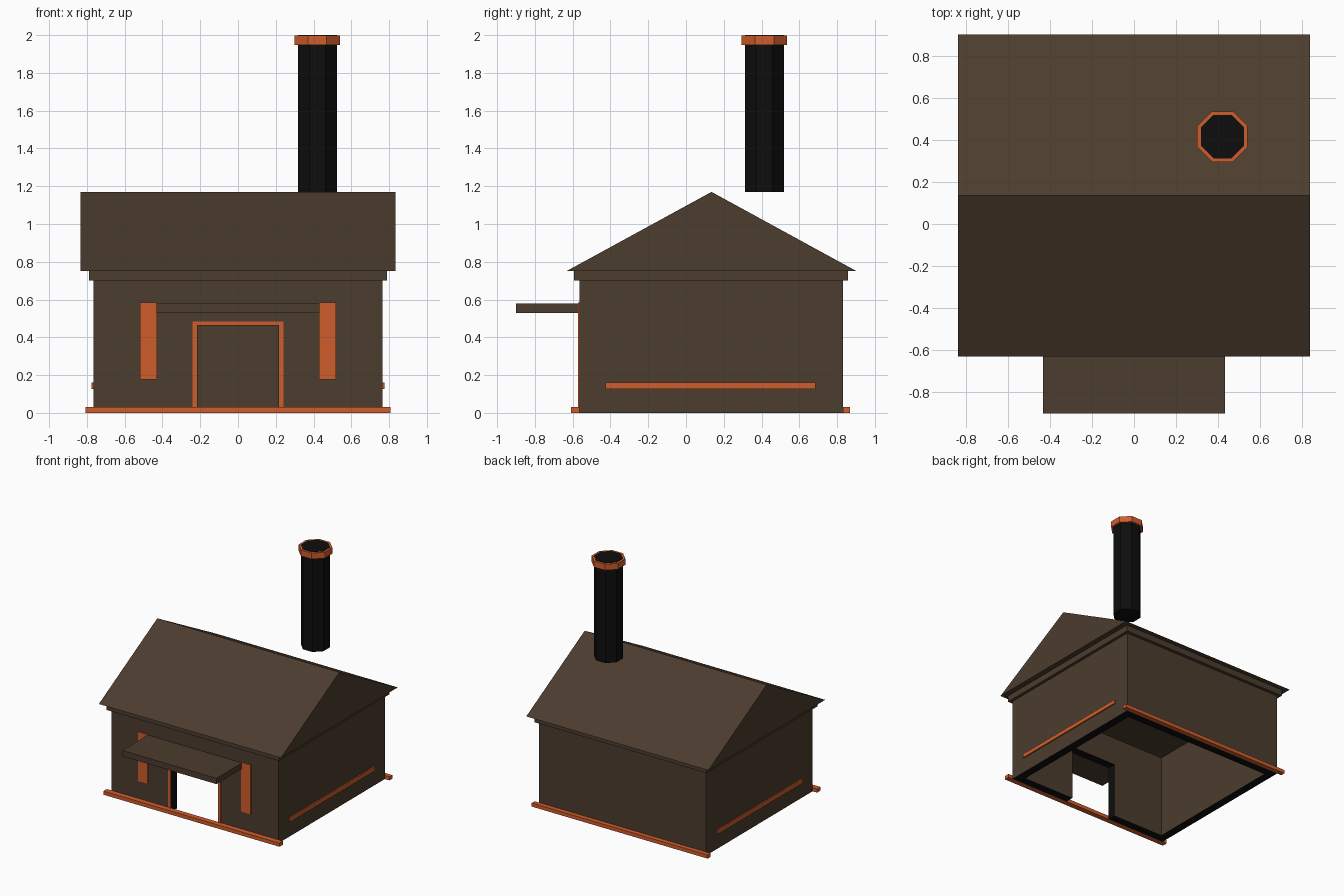
import bpy, bmesh, math
from mathutils import Matrix

if "Cube" in bpy.data.objects:
    bpy.data.objects.remove(bpy.data.objects["Cube"])


def material(name, srgb):
    m = bpy.data.materials.new(name)
    lin = [((c / 255 + 0.055) / 1.055) ** 2.4 if c > 10 else c / 255 / 12.92 for c in srgb]
    m.diffuse_color = (*lin, 1)
    m.use_nodes = True
    m.node_tree.nodes["Principled BSDF"].inputs["Base Color"].default_value = m.diffuse_color
    return m


BROWN = material("dark_brown", (76, 60, 46))
ORANGE = material("rust_orange", (207, 93, 44))
BLACK = material("soot_black", (13, 13, 13))


def finish(name, bm, mat):
    bmesh.ops.recalc_face_normals(bm, faces=bm.faces)
    me = bpy.data.meshes.new(name)
    bm.to_mesh(me)
    bm.free()
    me.materials.append(mat)
    ob = bpy.data.objects.new(name, me)
    bpy.context.collection.objects.link(ob)
    return ob


def box(name, x, y, z, mat):
    """Box from (min, max) ranges."""
    bm = bmesh.new()
    bmesh.ops.create_cube(bm, size=1)
    for v in bm.verts:
        v.co = [r[0] if c < 0 else r[1] for c, r in zip(v.co, (x, y, z))]
    return finish(name, bm, mat)


def extrude(name, pts, vec, mat):
    """Closed profile swept along a vector."""
    bm = bmesh.new()
    f = bm.faces.new([bm.verts.new(p) for p in pts])
    new = bmesh.ops.extrude_face_region(bm, geom=[f])["geom"]
    bmesh.ops.translate(bm, vec=vec, verts=[g for g in new if isinstance(g, bmesh.types.BMVert)])
    # the source face is kept as the start cap
    if len(bm.faces) < len(pts) + 2:
        bmesh.ops.holes_fill(bm, edges=bm.edges)
    return finish(name, bm, mat)


def octagon(name, flat, z0, z1, mat):
    """Octagonal prism with flats facing the axes."""
    bm = bmesh.new()
    r = flat / 2 / math.cos(math.pi / 8)
    bmesh.ops.create_cone(bm, cap_ends=True, segments=8, radius1=r, radius2=r, depth=z1 - z0,
                          matrix=Matrix.Translation((0.42, 0.415, (z0 + z1) / 2))
                          @ Matrix.Rotation(math.pi / 8, 4, 'Z'))
    return finish(name, bm, mat)


# Hollow walls with a door opening, open at the bottom
T, YF, YB = 0.07, -0.565, 0.83
walls = box("walls", (-0.765, 0.765), (YF, YB), (0, 0.7), BROWN)
cuts = [box("room_cutter", (-0.765 + T, 0.765 - T), (YF + T, YB - T), (-0.1, 0.8), BROWN),
        box("door_cutter", (-0.215, 0.215), (YF - 0.1, YF + T + 0.1), (-0.1, 0.463), BROWN)]
for c in cuts:
    c.hide_render = True
    mod = walls.modifiers.new(c.name, 'BOOLEAN')
    mod.operation, mod.solver, mod.object = 'DIFFERENCE', 'EXACT', c
dg = bpy.context.evaluated_depsgraph_get()
mesh = bpy.data.meshes.new_from_object(walls.evaluated_get(dg))
walls.modifiers.clear()
walls.data = mesh
for c in cuts:
    bpy.data.objects.remove(c)
mesh.materials.clear()
mesh.materials.append(BROWN)
mesh.materials.append(BLACK)
# Cut thickness of the walls (underside and door reveal) is black
for p in mesh.polygons:
    jamb = abs(p.normal.x) > 0.5 and abs(p.center.x) < 0.3
    p.material_index = 1 if jamb or p.normal.z < -0.5 else 0

# Eave slab and gable roof
box("eave_band", (-0.79, 0.79), (-0.592, 0.857), (0.7, 0.752), BROWN)
extrude("gable_roof", [(-0.835, -0.63, 0.752), (-0.835, 0.9, 0.752), (-0.835, 0.135, 1.17)],
        (1.67, 0, 0), BROWN)

# Canopy over the door
box("canopy", (-0.432, 0.432), (-0.9, YF + 0.005), (0.53, 0.578), BROWN)

# Door frame
W, H, I, HI = 0.24, 0.485, 0.217, 0.465
extrude("door_frame", [(x, YF + 0.002, z) for x, z in
                       [(-W, 0), (-W, H), (W, H), (W, 0), (I, 0), (I, HI), (-I, HI), (-I, 0)]],
        (0, -0.009, 0), ORANGE)

# Base trims, front and back
box("front_base_trim", (-0.807, 0.807), (-0.61, YF), (0, 0.03), ORANGE)
box("back_base_trim", (-0.807, 0.807), (YB, 0.868), (0, 0.03), ORANGE)

# Window plates and side strips, mirrored
for s, side in ((-1, "left"), (1, "right")):
    box(side + "_window", sorted((s * 0.428, s * 0.518)), (YF - 0.008, YF + 0.001), (0.177, 0.585), ORANGE)
    box(side + "_strip", sorted((s * 0.764, s * 0.776)), (-0.425, 0.685), (0.127, 0.16), ORANGE)

# Chimney standing above the roof
octagon("chimney", 0.206, 1.17, 2.0, BLACK)
octagon("chimney_cap", 0.24, 1.948, 1.998, ORANGE)
